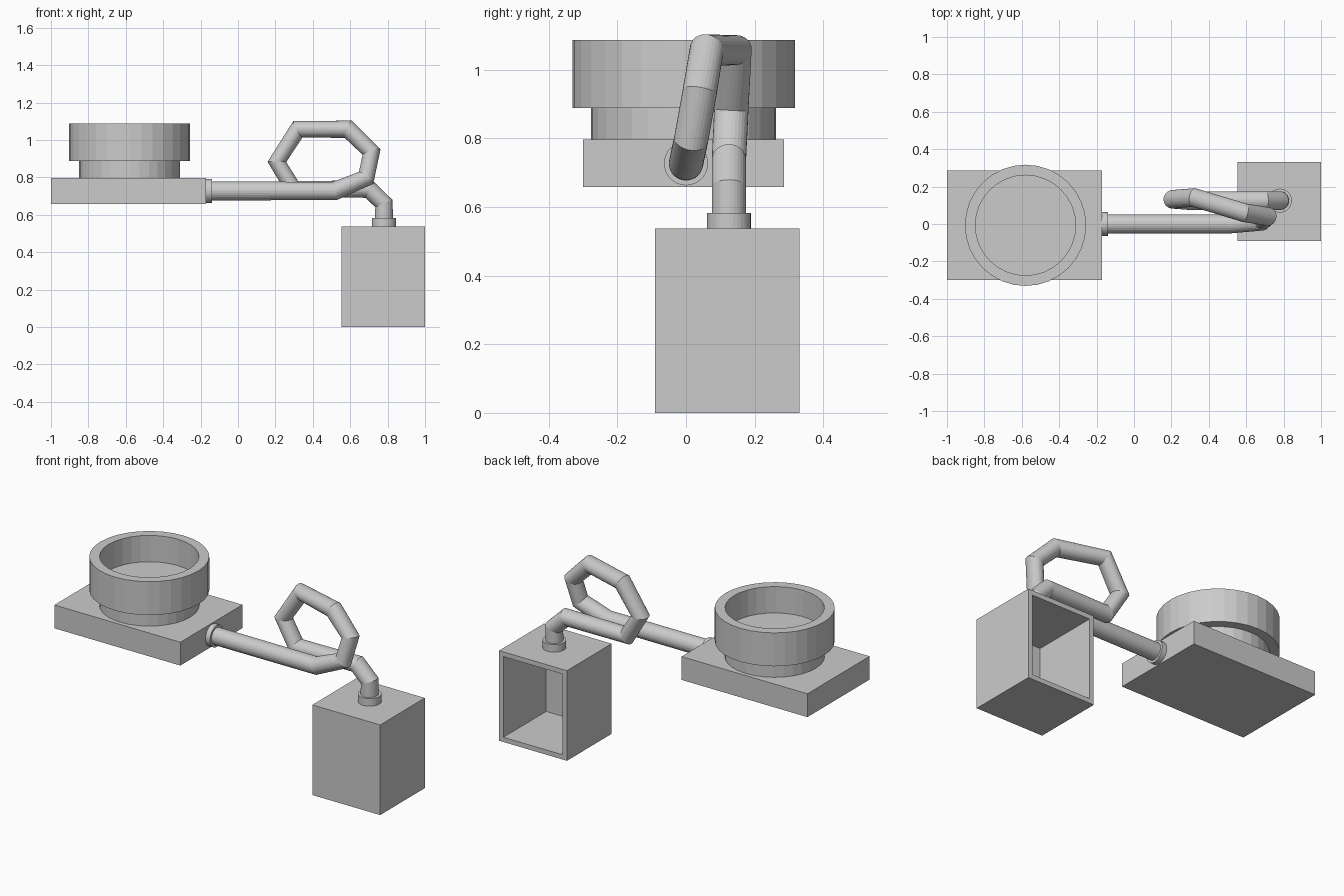
import bpy, bmesh, math
from mathutils import Matrix, Vector

if "Cube" in bpy.data.objects:
    bpy.data.objects.remove(bpy.data.objects["Cube"])


def finish(name, bm):
    bmesh.ops.recalc_face_normals(bm, faces=bm.faces)
    me = bpy.data.meshes.new(name)
    bm.to_mesh(me)
    bm.free()
    ob = bpy.data.objects.new(name, me)
    bpy.context.collection.objects.link(ob)
    return ob


def box(lo, hi):
    lo, hi = Vector(lo), Vector(hi)
    bm = bmesh.new()
    bmesh.ops.create_cube(bm, size=1, matrix=Matrix.Translation((lo + hi) / 2)
                          @ Matrix.Diagonal((*(hi - lo), 1)))
    bm.normal_update()
    return bm


def collar(name, loc, depth, rot):
    bm = bmesh.new()
    bmesh.ops.create_cone(bm, cap_ends=True, segments=32, radius1=0.064, radius2=0.064,
                          depth=depth, matrix=Matrix.Translation(loc) @ rot)
    return finish(name, bm)


# Flat base plate
finish("plate", box((-1, -0.3, 0.658), (-0.17, 0.285, 0.797)))

# Stepped cup on the plate, turned from a profile
profile = [(0, 0.797), (0.27, 0.797), (0.27, 0.888), (0.324, 0.888),
           (0.324, 1.087), (0.268, 1.087), (0.268, 0.93), (0, 0.93)]
bm = bmesh.new()
verts = [bm.verts.new((r, 0, z)) for r, z in profile]
edges = [bm.edges.new(p) for p in zip(verts, verts[1:])]
bmesh.ops.spin(bm, geom=verts + edges, cent=(0, 0, 0), axis=(0, 0, 1),
               angle=math.tau, steps=32)
bmesh.ops.remove_doubles(bm, verts=bm.verts, dist=1e-4)
bmesh.ops.translate(bm, verts=bm.verts, vec=(-0.58, -0.007, 0))
finish("cup", bm)

# Box with an open back
bm = box((0.553, -0.09, 0), (1, 0.331, 0.537))
back = max(bm.faces, key=lambda f: f.calc_center_median().y)
bmesh.ops.inset_region(bm, faces=[back], thickness=0.04)
inner = bmesh.ops.extrude_discrete_faces(bm, faces=[back])["faces"][0]
bmesh.ops.translate(bm, verts=inner.verts, vec=(0, -0.403, 0))
finish("open_box", bm)

# Pipe collars
collar("plate_collar", (-0.155, 0, 0.727), 0.03, Matrix.Rotation(math.pi / 2, 4, 'Y'))
collar("box_collar", (0.78, 0.125, 0.56), 0.045, Matrix.Identity(4))

# Looped pipe joining plate and box
path = [(-0.17, 0, 0.727), (0.517, 0, 0.727), (0.685, 0.015, 0.797),
        (0.714, 0.04, 0.935), (0.59, 0.06, 1.057), (0.32, 0.142, 1.057),
        (0.208, 0.132, 0.882), (0.297, 0.125, 0.737), (0.70, 0.125, 0.737),
        (0.78, 0.125, 0.66), (0.78, 0.125, 0.54)]
cu = bpy.data.curves.new("pipe", 'CURVE')
cu.dimensions = '3D'
cu.bevel_depth = 0.05
cu.bevel_resolution = 12
cu.use_fill_caps = True
sp = cu.splines.new('POLY')
sp.points.add(len(path) - 1)
for p, co in zip(sp.points, path):
    p.co = (*co, 1)
sp.use_smooth = False
pipe = bpy.data.objects.new("pipe", cu)
bpy.context.collection.objects.link(pipe)
bpy.context.view_layer.objects.active = pipe
pipe.select_set(True)
bpy.ops.object.convert(target='MESH')
